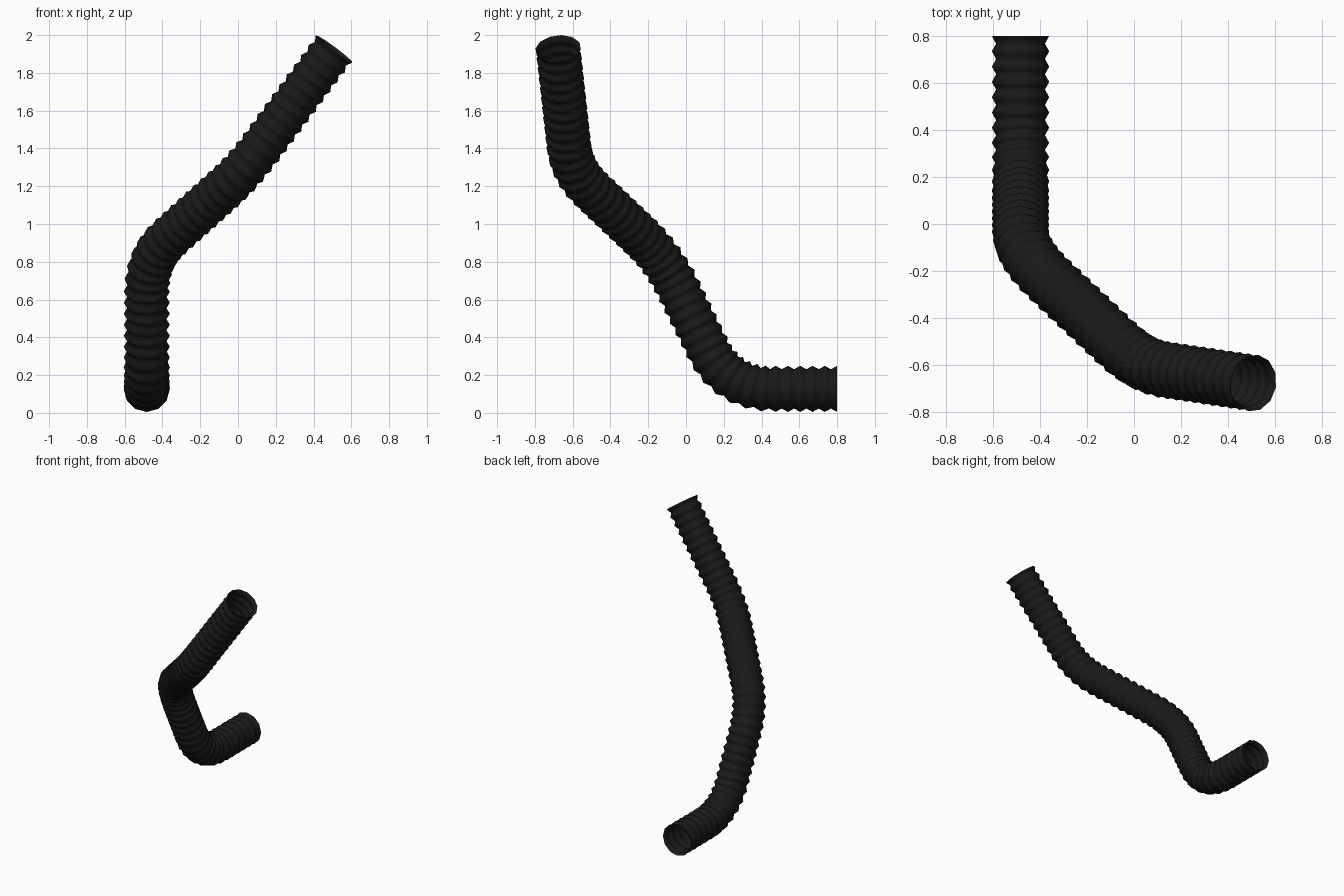
import bpy, math
from mathutils import Vector

if "Cube" in bpy.data.objects:
    bpy.data.objects.remove(bpy.data.objects["Cube"])

# Hose route: corner points with the length of each rounded bend
corners = [((-0.483, 0.80, 0.127), 0), ((-0.483, 0.22, 0.127), 0.24),
           ((-0.483, -0.12, 0.82), 0.2), ((0.03, -0.605, 1.28), 0.17),
           ((0.508, -0.677, 1.927), 0)]
R_OUT, R_IN, PITCH, SIDES, SUB = 0.122, 0.104, 0.065, 12, 4

# Dense centre line with the corners rounded
pts = [Vector(c[0]) for c in corners]
line = [pts[0]]
for i in range(1, len(pts) - 1):
    p, f = pts[i], corners[i][1]
    a = p + (pts[i - 1] - p).normalized() * f
    b = p + (pts[i + 1] - p).normalized() * f
    for k in range(41):
        t = k / 40
        line.append(a * (1 - t) ** 2 + p * 2 * t * (1 - t) + b * t * t)
line.append(pts[-1])

dist = [0.0]
for p, q in zip(line, line[1:]):
    dist.append(dist[-1] + (q - p).length)


def at(s):
    s = min(max(s, 0.0), dist[-1])
    i = 0
    while i < len(line) - 2 and dist[i + 1] < s:
        i += 1
    return line[i].lerp(line[i + 1], (s - dist[i]) / (dist[i + 1] - dist[i]))


# Rings swept along the line, radius rising and falling with each ridge
n = round(dist[-1] / PITCH) * SUB
verts, faces = [], []
side, old = Vector((1, 0, 0)), None
for k in range(n + 1):
    s = dist[-1] * k / n
    tan = (at(s + 0.01) - at(s - 0.01)).normalized()
    if old:
        side = old.rotation_difference(tan) @ side
    old = tan
    up = tan.cross(side)
    wave = 0.5 + 0.5 * math.cos(2 * math.pi * k / SUB)
    r = R_IN + (R_OUT - R_IN) * wave
    for j in range(SIDES):
        a = 2 * math.pi * j / SIDES
        verts.append(at(s) + (side * math.cos(a) + up * math.sin(a)) * r)
for k in range(n):
    for j in range(SIDES):
        j2 = (j + 1) % SIDES
        faces.append((k * SIDES + j, k * SIDES + j2,
                      (k + 1) * SIDES + j2, (k + 1) * SIDES + j))

mesh = bpy.data.meshes.new("corrugated_hose")
mesh.from_pydata(verts, [], faces)
hose = bpy.data.objects.new("corrugated_hose", mesh)
bpy.context.collection.objects.link(hose)
mesh.shade_smooth()

# Black rubber
mat = bpy.data.materials.new("black_rubber")
mat.diffuse_color = (0.01, 0.01, 0.01, 1)
mat.use_nodes = True
mat.node_tree.nodes["Principled BSDF"].inputs["Base Color"].default_value = mat.diffuse_color
mesh.materials.append(mat)
